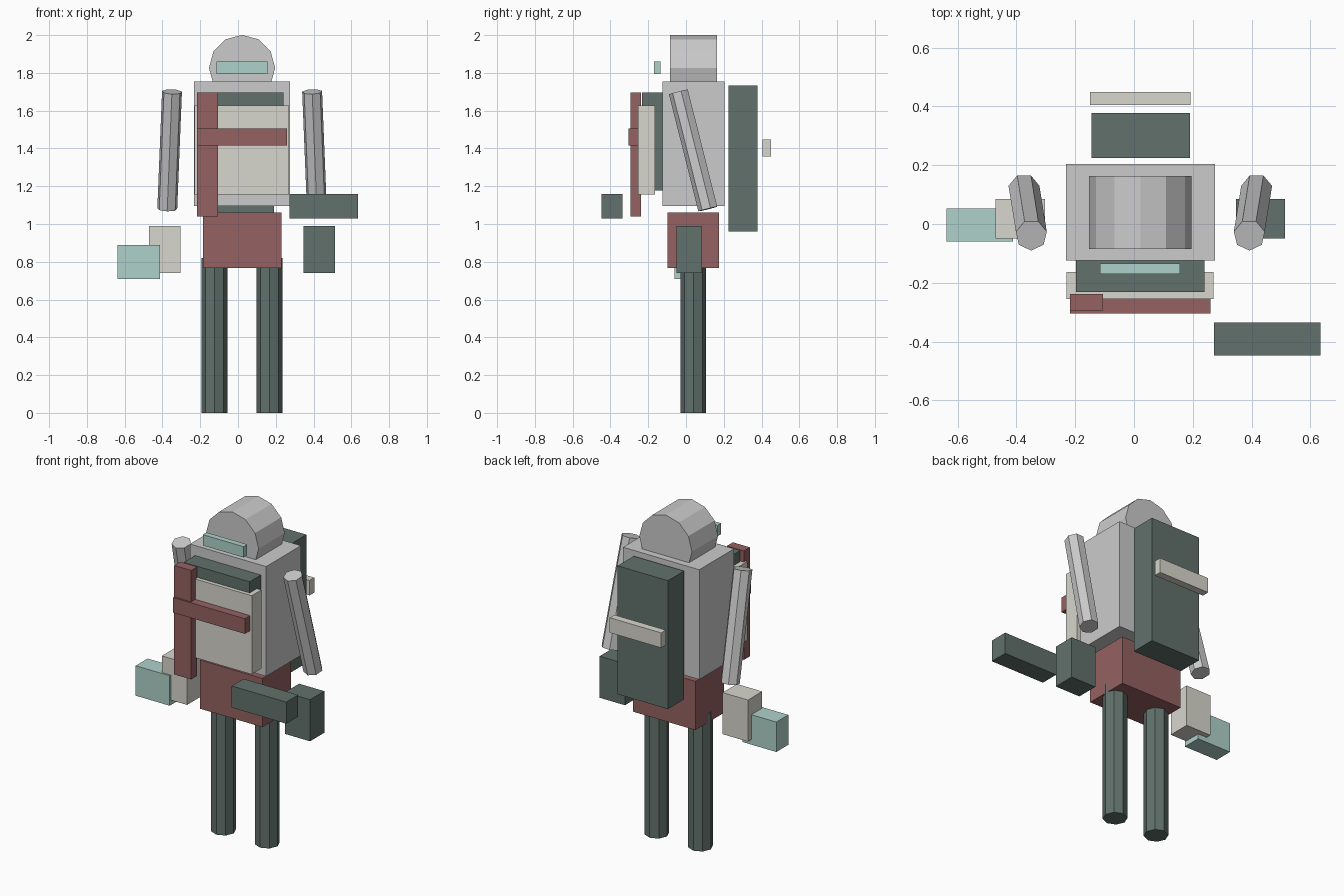
import bpy
from math import sin, cos, tau
from mathutils import Vector

if "Cube" in bpy.data.objects:
    bpy.data.objects.remove(bpy.data.objects["Cube"])


def colour(name, rgb):
    m = bpy.data.materials.new(name)
    m.diffuse_color = (*rgb, 1)
    m.use_nodes = True
    m.node_tree.nodes["Principled BSDF"].inputs["Base Color"].default_value = m.diffuse_color
    return m


GREEN = colour("dark_green", (0.12, 0.165, 0.15))
RED = colour("dull_red", (0.30, 0.12, 0.12))
CREAM = colour("cream", (0.69, 0.68, 0.61))
CYAN = colour("pale_cyan", (0.43, 0.64, 0.59))


def add_mesh(name, verts, faces, mat):
    me = bpy.data.meshes.new(name)
    me.from_pydata(verts, [], faces)
    ob = bpy.data.objects.new(name, me)
    bpy.context.collection.objects.link(ob)
    if mat:
        me.materials.append(mat)
    return ob


def box(name, x, y, z, mat=None):
    """Box from its (min, max) range on each axis."""
    verts = [(a, b, c) for c in z for a, b in
             ((x[0], y[0]), (x[1], y[0]), (x[1], y[1]), (x[0], y[1]))]
    faces = [(3, 2, 1, 0), (4, 5, 6, 7)]
    faces += [(i, (i + 1) % 4, (i + 1) % 4 + 4, i + 4) for i in range(4)]
    return add_mesh(name, verts, faces, mat)


def rod(name, start, end, radius, sides, toward, mat=None):
    """Flat-sided cylinder between two points; first corner faces 'toward'."""
    start, end = Vector(start), Vector(end)
    axis = (end - start).normalized()
    u = Vector(toward)
    u = (u - axis * u.dot(axis)).normalized()
    v = axis.cross(u)
    ring = [radius * (u * cos(tau * i / sides) + v * sin(tau * i / sides))
            for i in range(sides)]
    verts = [start + p for p in ring] + [end + p for p in ring]
    faces = [tuple(reversed(range(sides))), tuple(range(sides, 2 * sides))]
    for i in range(sides):
        j = (i + 1) % sides
        faces.append((i, j, j + sides, i + sides))
    return add_mesh(name, verts, faces, mat)


MID = 0.0215  # body's own centre line

# Head and visor
rod("head", (MID, -0.085, 1.826), (MID, 0.163, 1.826), 0.175, 12, (1, 0, 0))
box("visor", (-0.115, 0.156), (-0.17, -0.135), (1.795, 1.86), CYAN)

# Torso, chest layers and hips
box("torso", (-0.232, 0.275), (-0.125, 0.205), (1.095, 1.755))
box("chest_vest", (-0.198, 0.24), (-0.232, -0.125), (1.177, 1.695), GREEN)
box("chest_plate", (-0.229, 0.27), (-0.255, -0.163), (1.155, 1.628), CREAM)
box("shoulder_strap", (-0.218, -0.105), (-0.295, -0.238), (1.04, 1.695), RED)
box("chest_strap", (-0.218, 0.26), (-0.305, -0.254), (1.415, 1.506), RED)
box("hips", (-0.185, 0.23), (-0.097, 0.175), (0.767, 1.06), RED)

# Backpack with its rear bar
box("backpack", (-0.145, 0.19), (0.225, 0.378), (0.96, 1.732), GREEN)
box("backpack_bar", (-0.15, 0.192), (0.405, 0.45), (1.357, 1.447), CREAM)

# Limbs on both sides
for side, s in (("left", 1), ("right", -1)):
    lx = MID + s * 0.1455
    rod("leg_" + side, (lx, 0.039, 0), (lx, 0.039, 0.82), 0.068, 8, (0, -1, 0), GREEN)
    rod("arm_" + side, (MID + s * 0.396, 0.118, 1.08),
        (MID + s * 0.371, -0.038, 1.70), 0.054, 7, (0, -1, 0))
    hx = sorted((MID + s * 0.325, MID + s * 0.493))
    box("hand_" + side, hx, (-0.05, 0.085), (0.74, 0.99), GREEN if s > 0 else CREAM)

# Held items
box("hand_tool", (-0.638, -0.412), (-0.06, 0.053), (0.71, 0.89), CYAN)
box("front_block", (0.272, 0.635), (-0.448, -0.335), (1.03, 1.16), GREEN)
